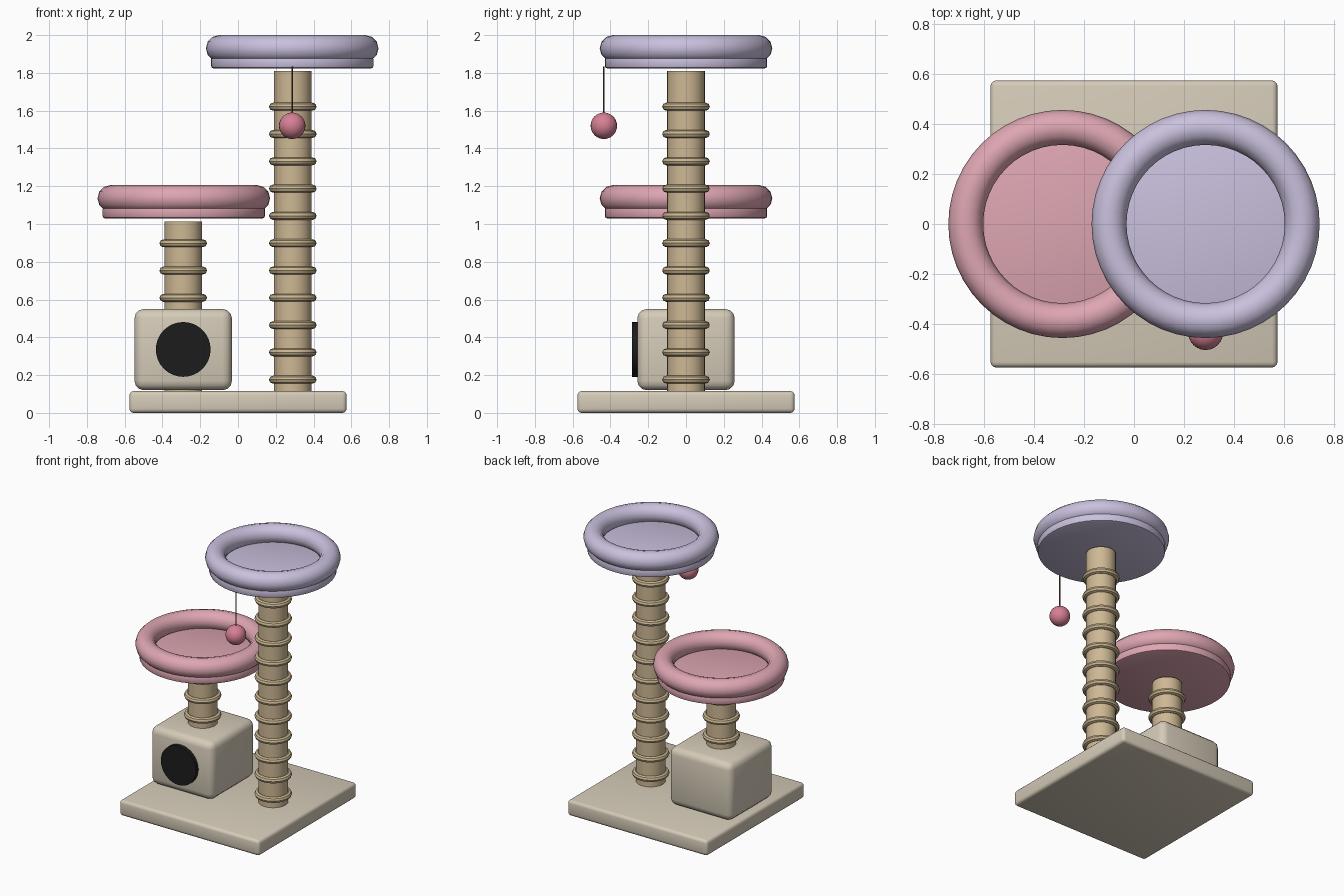
import bpy
import math

if "Cube" in bpy.data.objects:
    bpy.data.objects.remove(bpy.data.objects["Cube"])


def material(name, rgb):
    """Flat colour given as 0-255 sRGB, stored as linear."""
    mat = bpy.data.materials.new(name)
    lin = [((c / 255 + 0.055) / 1.055) ** 2.4 for c in rgb]
    mat.diffuse_color = (*lin, 1)
    mat.use_nodes = True
    mat.node_tree.nodes["Principled BSDF"].inputs["Base Color"].default_value = mat.diffuse_color
    return mat


BEIGE = material("beige carpet", (213, 203, 184))
SISAL = material("tan sisal", (206, 184, 148))
ROPE = material("rope tan", (202, 182, 144))
PINK = material("soft pink", (222, 166, 178))
LAVENDER = material("lavender", (202, 192, 221))
ROSE = material("rose pompom", (214, 128, 148))
BLACK = material("black opening", (28, 28, 28))
BROWN = material("brown string", (95, 78, 62))


def finish(name, mat, bevel=0, segments=3):
    obj = bpy.context.object
    obj.name = name
    obj.data.materials.append(mat)
    if bevel:
        bpy.ops.object.transform_apply(location=False, rotation=False, scale=True)
        mod = obj.modifiers.new("rounded edges", 'BEVEL')
        mod.width, mod.segments = bevel, segments
        mod.limit_method = 'ANGLE'
        bpy.ops.object.modifier_apply(modifier=mod.name)
    bpy.ops.object.shade_smooth_by_angle(angle=math.radians(40))
    return obj


def box(name, mat, x, y, size, z0, z1, bevel):
    bpy.ops.mesh.primitive_cube_add(size=1, location=(x, y, (z0 + z1) / 2))
    bpy.context.object.scale = (size, size, z1 - z0)
    return finish(name, mat, bevel)


def cylinder(name, mat, x, y, radius, z0, z1, verts=32, bevel=0):
    bpy.ops.mesh.primitive_cylinder_add(vertices=verts, radius=radius, depth=z1 - z0,
                                        location=(x, y, (z0 + z1) / 2))
    return finish(name, mat, bevel, 2)


def torus(name, mat, x, z, major, minor, major_segs, minor_segs):
    bpy.ops.mesh.primitive_torus_add(location=(x, 0, z), major_radius=major,
                                     minor_radius=minor, major_segments=major_segs,
                                     minor_segments=minor_segs)
    return finish(name, mat)


def post(name, x, top, first_ring):
    """Scratching post wrapped with evenly spaced rope rings."""
    cylinder(name, SISAL, x, 0, 0.1, 0.001, top)
    z = first_ring
    while z < top - 0.06:
        torus(name + "_rope_ring", ROPE, x, z, 0.105, 0.021, 32, 8)
        z += 0.1445
    

def bed(name, mat, x, bottom):
    """Round bed: flat pad with a padded rim."""
    cylinder(name + "_pad", mat, x, 0, 0.43, bottom, bottom + 0.06, 48, 0.012)
    torus(name + "_rim", mat, x, bottom + 0.106, 0.387, 0.07, 48, 12)


# Base and house
box("base", BEIGE, 0, 0, 1.15, 0, 0.115, 0.022)
box("house", BEIGE, -0.29, 0, 0.516, 0.12, 0.55, 0.05)

# Round doorway on the front of the house
bpy.ops.mesh.primitive_cylinder_add(vertices=32, radius=0.145, depth=0.03,
                                    location=(-0.29, -0.27, 0.336),
                                    rotation=(math.pi / 2, 0, 0))
finish("doorway", BLACK)

# Posts
post("tall_post", 0.29, 1.81, 0.176)
post("short_post", -0.29, 1.013, 0.609)

# Beds
bed("upper_bed", LAVENDER, 0.287, 1.824)
bed("lower_bed", PINK, -0.287, 1.03)

# Hanging toy
cylinder("toy_string", BROWN, 0.287, -0.435, 0.004, 1.57, 1.835, 8)
bpy.ops.mesh.primitive_uv_sphere_add(segments=24, ring_count=16, radius=0.07,
                                     location=(0.287, -0.435, 1.52))
finish("toy_ball", ROSE)
